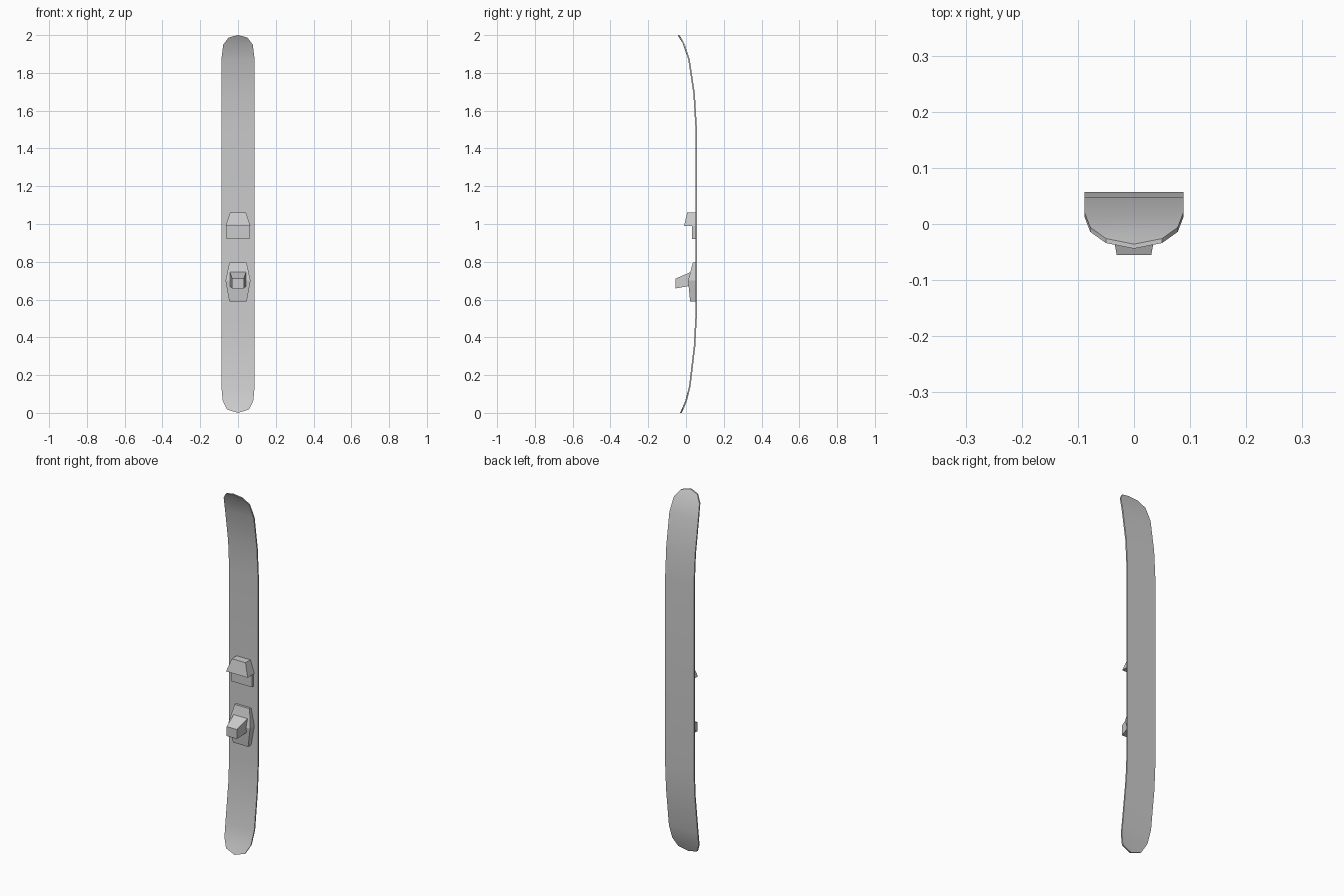
import bpy, math

if "Cube" in bpy.data.objects:
    bpy.data.objects.remove(bpy.data.objects["Cube"])


def loft(name, rings, smooth=False):
    """Skin a list of equal-length vertex rings and cap both ends."""
    n = len(rings[0])
    verts = [v for ring in rings for v in ring]
    faces = [(i * n + j, i * n + (j + 1) % n, (i + 1) * n + (j + 1) % n, (i + 1) * n + j)
             for i in range(len(rings) - 1) for j in range(n)]
    last = (len(rings) - 1) * n
    faces += [tuple(reversed(range(n))), tuple(range(last, last + n))]
    mesh = bpy.data.meshes.new(name)
    mesh.from_pydata(verts, [], faces)
    obj = bpy.data.objects.new(name, mesh)
    bpy.context.collection.objects.link(obj)
    bpy.context.view_layer.objects.active = obj
    obj.select_set(True)
    bpy.ops.object.mode_set(mode='EDIT')
    bpy.ops.mesh.select_all(action='SELECT')
    bpy.ops.mesh.normals_make_consistent(inside=False)
    bpy.ops.object.mode_set(mode='OBJECT')
    if smooth:
        bpy.ops.object.shade_smooth_by_angle(angle=math.radians(40))
    obj.select_set(False)
    return obj


def upright(name, rows, back=0.052):
    """Block on the ski from rows of (z, half width, front y)."""
    return loft(name, [[(-w, y, z), (w, y, z), (w, back, z), (-w, back, z)]
                       for z, w, y in rows])


# Ski board: rows of (edge z, centre z, half width, front y at edge, at centre)
T = 0.008
board = [
    (0.018, 0.0, 0.058, -0.022, -0.031),
    (0.065, 0.06, 0.081, -0.003, -0.005),
    (0.14, 0.14, 0.088, 0.016, 0.016),
    (0.35, 0.35, 0.088, 0.041, 0.041),
    (0.50, 0.50, 0.088, 0.049, 0.049),
    (1.52, 1.52, 0.088, 0.049, 0.049),
    (1.69, 1.69, 0.088, 0.039, 0.039),
    (1.87, 1.87, 0.088, 0.012, 0.012),
    (1.95, 1.955, 0.078, -0.014, -0.017),
    (1.987, 2.0, 0.05, -0.034, -0.044),
]
loft("ski_board", [[(-w, y, z), (0, yc, zc), (w, y, z),
                    (w, y + T, z), (0, yc + T, zc), (-w, y + T, z)]
                   for z, zc, w, y, yc in board], smooth=True)

# Toe binding: low base plate with an overhanging wedge above
upright("toe_base", [(0.92, 0.062, 0.032), (0.99, 0.062, 0.032)])
upright("toe_wedge", [(0.99, 0.066, -0.010), (1.06, 0.042, 0.006)])

# Heel binding: six-sided plate with a tapered lever
upright("heel_plate", [(0.59, 0.046, 0.022), (0.70, 0.066, 0.011), (0.795, 0.046, 0.036)])
loft("heel_lever", [[(-w, y, z0), (w, y, z0), (w, yt, z1), (-w, yt, z1)]
                    for w, y, yt, z0, z1 in [(0.031, -0.055, -0.055, 0.659, 0.711),
                                             (0.043, 0.018, 0.026, 0.672, 0.746)]])
